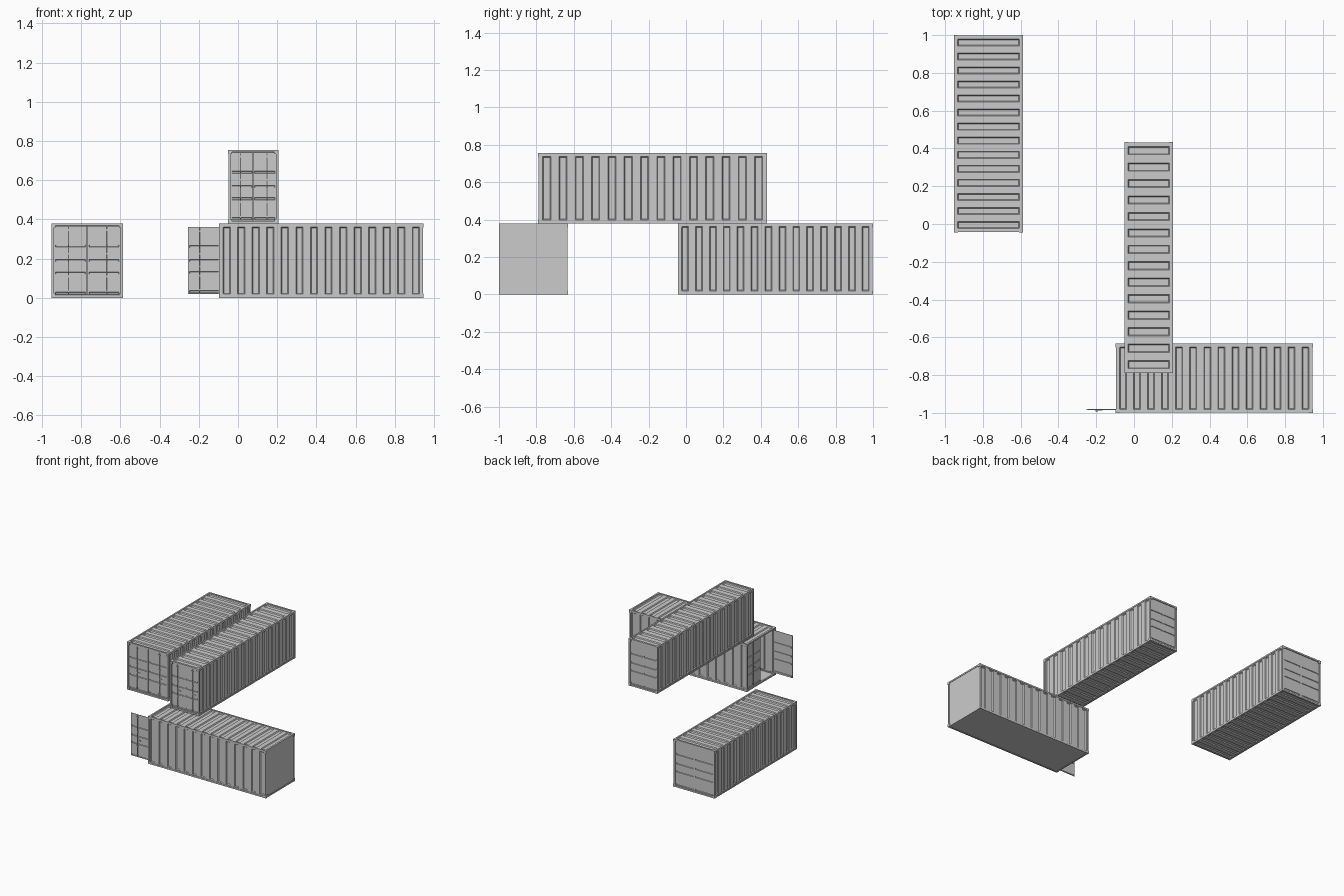
import bpy, bmesh
from mathutils import Matrix, Vector
from math import radians

if "Cube" in bpy.data.objects:
    bpy.data.objects.remove(bpy.data.objects["Cube"])

X, Y, Z = Vector((1, 0, 0)), Vector((0, 1, 0)), Vector((0, 0, 1))
RAIL = 0.012      # frame section
SKIN = 0.003      # panel set-back from the frame


def finish(name, bm, mat):
    me = bpy.data.meshes.new(name)
    bm.to_mesh(me)
    bm.free()
    ob = bpy.data.objects.new(name, me)
    ob.matrix_world = mat
    bpy.context.collection.objects.link(ob)
    return ob


def basis(origin, u, v):
    m = Matrix((u, v, u.cross(v))).transposed().to_4x4()
    m.translation = Vector(origin)
    return m


def add_box(bm, lo, hi):
    lo, hi = Vector(lo), Vector(hi)
    m = Matrix.Translation((lo + hi) / 2) @ Matrix.Diagonal((*(hi - lo), 1))
    bmesh.ops.create_cube(bm, size=1, matrix=m)


def panel(name, mat, w, h, rects, slope, depth, thick=0.003, margin=0.004):
    """Sheet in the u-v plane with sloped pressings at the given rectangles."""
    us = sorted({margin, w - margin, *[round(r[i], 5) for r in rects for i in (0, 2)]})
    vs = sorted({margin, h - margin, *[round(r[i], 5) for r in rects for i in (1, 3)]})
    bm = bmesh.new()
    grid = [[bm.verts.new((u, v, 0)) for v in vs] for u in us]
    pressed = []
    for i in range(len(us) - 1):
        for j in range(len(vs) - 1):
            f = bm.faces.new((grid[i][j], grid[i + 1][j], grid[i + 1][j + 1], grid[i][j + 1]))
            c = f.calc_center_median()
            if any(r[0] < c.x < r[2] and r[1] < c.y < r[3] for r in rects):
                pressed.append(f)
    bm.normal_update()
    if pressed:
        bmesh.ops.inset_individual(bm, faces=pressed, thickness=slope, depth=-depth)
    ob = finish(name, bm, mat)
    mod = ob.modifiers.new("thickness", 'SOLIDIFY')
    mod.thickness = thick
    mod.offset = -1
    return ob


def strips(length, height, n=14, fill=0.5, edge=0.018):
    p = length / n
    return [((i + 0.5 - fill / 2) * p, edge, (i + 0.5 + fill / 2) * p, height - edge)
            for i in range(n)]


def leaf(name, mat, w, h, rod=None):
    """Door leaf with horizontal grooves and an optional locking rod."""
    rects = [(0.05 * w, f * h - 0.006, 0.95 * w, f * h + 0.006)
             for f in (0.03, 0.32, 0.5, 0.71)]
    panel(name, mat, w, h, rects, 0.003, 0.004, margin=0.0)
    if rod is None:
        return
    bm = bmesh.new()
    x = rod * w
    bmesh.ops.create_cone(bm, cap_ends=True, segments=8, radius1=0.0028, radius2=0.0028,
                          depth=h * 0.97,
                          matrix=Matrix.Translation((x, h / 2, 0.004))
                          @ Matrix.Rotation(radians(90), 4, 'X'))
    for f in (0.06, 0.27, 0.6, 0.94):
        add_box(bm, (x - 0.006, f * h - 0.004, 0), (x + 0.006, f * h + 0.004, 0.007))
    add_box(bm, (x, h * 0.4, 0.003), (x + 0.03, h * 0.4 + 0.005, 0.006))   # handle
    finish(name + "_lock_rod", bm, mat)


def container(name, loc, angle, w, l, h, opened=False):
    world = Matrix.Translation(loc) @ Matrix.Rotation(radians(angle), 4, 'Z')
    a, b = w / 2, l / 2
    # frame: posts, rails and corner blocks
    bm = bmesh.new()
    for sx in (-1, 1):
        for sy in (-1, 1):
            x0, x1 = sorted((sx * a, sx * (a - RAIL)))
            y0, y1 = sorted((sy * b, sy * (b - RAIL)))
            add_box(bm, (x0, y0, 0), (x1, y1, h))
            for z in (0, h - 0.022):
                cx = sorted((sx * (a + 0.001), sx * (a - 0.02)))
                cy = sorted((sy * (b + 0.002), sy * (b - 0.02)))
                add_box(bm, (cx[0], cy[0], z), (cx[1], cy[1], z + 0.022))
    for z in (0, h - RAIL):
        for s in (-1, 1):
            x0, x1 = sorted((s * a, s * (a - RAIL)))
            y0, y1 = sorted((s * b, s * (b - RAIL)))
            add_box(bm, (x0, -b + RAIL, z), (x1, b - RAIL, z + RAIL))
            add_box(bm, (-a + RAIL, y0, z), (a - RAIL, y1, z + RAIL))
    finish(name + "_frame", bm, world)

    # corrugated roof and side walls
    d = SKIN
    for part, org, u, v, ht in (
            ("roof", (a, -b, h - d), Y, -X, w),
            ("right_wall", (a - d, -b, 0), Y, Z, h),
            ("left_wall", (d - a, b, 0), -Y, Z, h)):
        panel(f"{name}_{part}", world @ basis(org, u, v), l, ht, strips(l, ht), 0.007, 0.007)
    # floor: plain on the open container, corrugated on the others
    floor = [] if opened else strips(l, w)
    panel(name + "_floor", world @ basis((-a, -b, d), Y, X), l, w, floor, 0.007, 0.007)

    # door end
    lw, lh, m = a - RAIL, h - 0.026, 0.013
    y = -b + 0.008
    leaf(name + "_left_door", world @ basis((-a + RAIL, y, m), X, Z), lw - 0.001, lh, 0.44)
    if opened:
        org = (a - 0.014, -b - 0.16, 0.02)
        leaf(name + "_open_door", world @ basis(org, Y, Z), 0.165, h - 0.04, 0.35)
        panel(name + "_end_wall", world @ basis((a, b - d, 0), -X, Z), w, h, [], 0, 0)
    else:
        leaf(name + "_right_door", world @ basis((0.001, y, m), X, Z), lw - 0.001, lh, 0.6)
        for i, x in enumerate((a - RAIL, 0)):
            leaf(f"{name}_back_panel_{i + 1}", world @ basis((x, b - 0.006, m), -X, Z), lw, lh)


container("side_container", (-0.77, 0.478, 0), 0, 0.364, 1.04, 0.38)
container("open_container", (0.425, -0.816, 0), -90, 0.366, 1.04, 0.38, opened=True)
container("top_container", (0.078, -0.178, 0.38), 0, 0.255, 1.22, 0.375)
